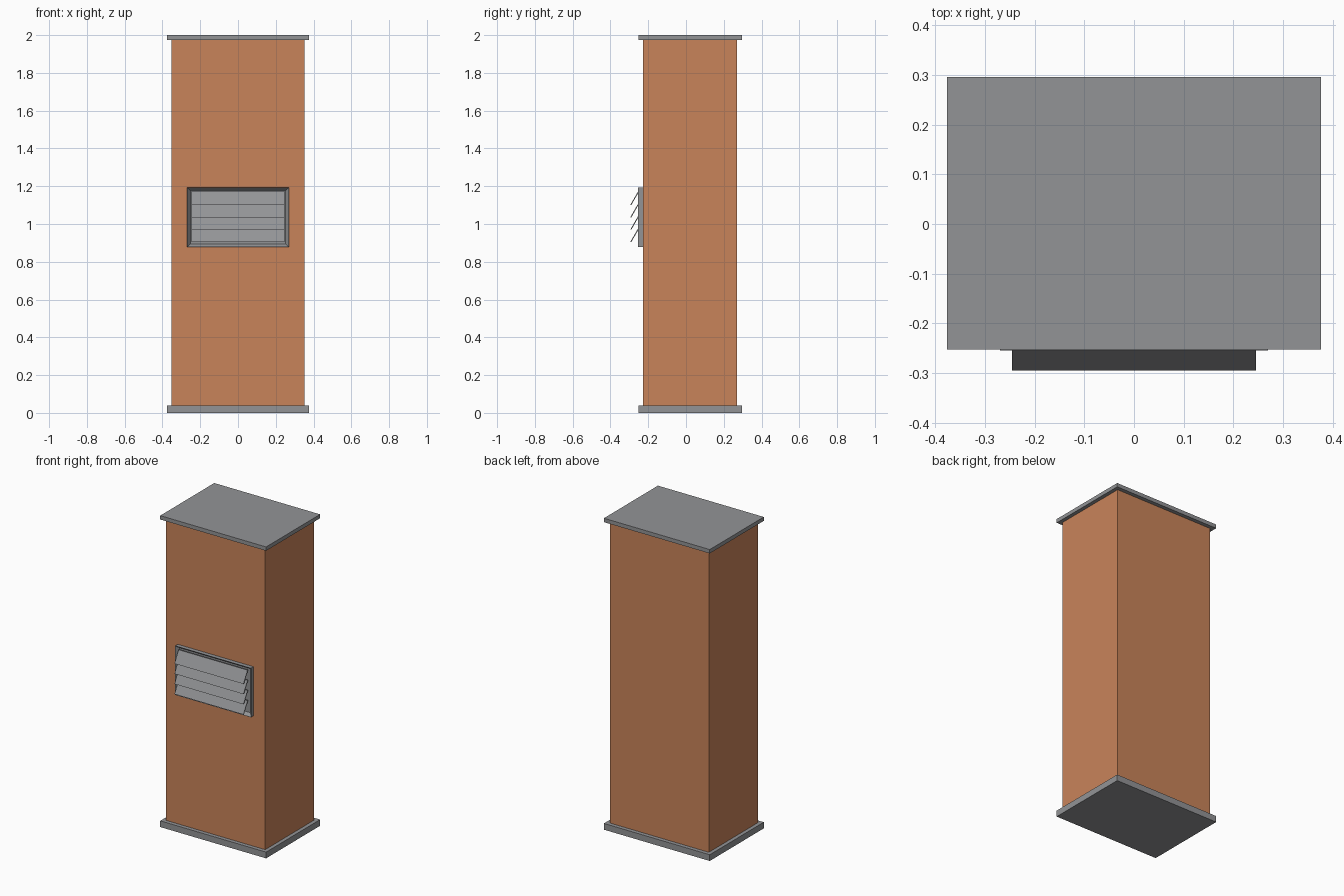
import bpy, bmesh
from mathutils import Vector

if "Cube" in bpy.data.objects:
    bpy.data.objects.remove(bpy.data.objects["Cube"])


def material(name, rgb):
    m = bpy.data.materials.new(name)
    m.diffuse_color = (*rgb, 1)
    m.use_nodes = True
    m.node_tree.nodes["Principled BSDF"].inputs["Base Color"].default_value = m.diffuse_color
    return m


ORANGE = material("terracotta orange", (0.584, 0.231, 0.102))
GREY = material("metal grey", (0.29, 0.295, 0.305))


def finish(name, bm, mat):
    bmesh.ops.recalc_face_normals(bm, faces=bm.faces)
    me = bpy.data.meshes.new(name)
    bm.to_mesh(me)
    bm.free()
    me.materials.append(mat)
    ob = bpy.data.objects.new(name, me)
    bpy.context.collection.objects.link(ob)
    return ob


def box(name, lo, hi, mat):
    lo, hi = Vector(lo), Vector(hi)
    bm = bmesh.new()
    bmesh.ops.create_cube(bm, size=1)
    bmesh.ops.scale(bm, vec=hi - lo, verts=bm.verts)
    bmesh.ops.translate(bm, vec=(lo + hi) / 2, verts=bm.verts)
    return finish(name, bm, mat)


# Cabinet body with overhanging base and lid
box("cabinet_body", (-0.352, -0.227, 0.04), (0.352, 0.271, 1.975), ORANGE)
box("base_plate", (-0.376, -0.252, 0), (0.376, 0.296, 0.04), GREY)
box("lid_plate", (-0.376, -0.252, 1.975), (0.376, 0.296, 2.0), GREY)

# Vent frame: a box whose front face is inset and pushed back
frame = box("vent_frame", (-0.269, -0.254, 0.878), (0.269, -0.227, 1.193), GREY)
bm = bmesh.new()
bm.from_mesh(frame.data)
front = min(bm.faces, key=lambda f: f.calc_center_median().y)
bmesh.ops.inset_region(bm, faces=[front], thickness=0.023)
bmesh.ops.translate(bm, vec=(0, 0.022, 0), verts=front.verts)
bm.to_mesh(frame.data)
bm.free()

# Slanted louvre slats
for i in range(4):
    z = 1.101 - i * 0.0653
    profile = [(-0.295, z), (-0.289, z), (-0.247, z + 0.073), (-0.253, z + 0.073)]
    bm = bmesh.new()
    face = bm.faces.new([bm.verts.new((-0.245, y, h)) for y, h in profile])
    ext = bmesh.ops.extrude_face_region(bm, geom=[face], use_keep_orig=True)
    moved = [v for v in ext["geom"] if isinstance(v, bmesh.types.BMVert)]
    bmesh.ops.translate(bm, vec=(0.49, 0, 0), verts=moved)
    finish(f"louvre_slat_{i + 1}", bm, GREY)
